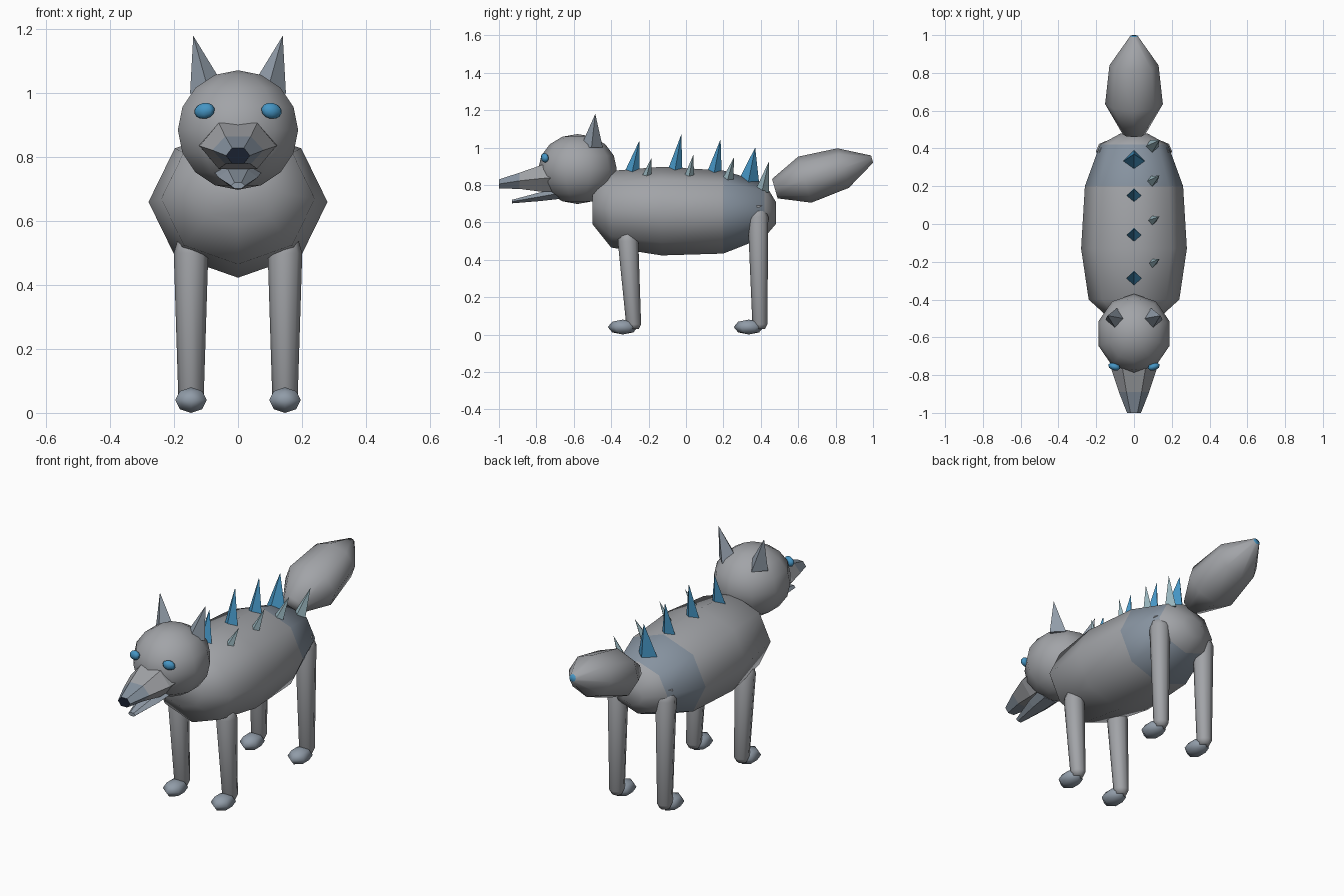
import bpy, bmesh, math

if "Cube" in bpy.data.objects:
    bpy.data.objects.remove(bpy.data.objects["Cube"])


def mat(name, r, g, b):
    m = bpy.data.materials.new(name)
    m.diffuse_color = (r, g, b, 1)
    m.use_nodes = True
    m.node_tree.nodes["Principled BSDF"].inputs["Base Color"].default_value = m.diffuse_color
    return m


GREY = mat("grey", 0.36, 0.37, 0.39)
SLATE = mat("slate", 0.24, 0.29, 0.35)
PAW = mat("paw_grey", 0.28, 0.33, 0.39)
BLUE = mat("blue", 0.06, 0.30, 0.55)
PALE = mat("pale_teal", 0.32, 0.47, 0.52)
NAVY = mat("navy", 0.01, 0.015, 0.03)


def finish(name, bm, mats, smooth):
    bmesh.ops.remove_doubles(bm, verts=bm.verts, dist=1e-5)
    bmesh.ops.recalc_face_normals(bm, faces=bm.faces)
    for f in bm.faces:
        f.smooth = smooth
    me = bpy.data.meshes.new(name)
    bm.to_mesh(me)
    bm.free()
    for m in mats:
        me.materials.append(m)
    ob = bpy.data.objects.new(name, me)
    bpy.context.collection.objects.link(ob)
    return ob


def loft(name, rings, n=8, tilt=0.0, mats=(GREY,), bands=None, caps=(0, 0), smooth=True):
    """Rings are (x, y, z, rx, rz); tilt 0 faces along y, 90 faces along z."""
    bm = bmesh.new()
    t = math.radians(tilt)
    loops = []
    for x, y, z, rx, rz in rings:
        loop = []
        for i in range(n):
            a = math.tau * i / n
            u = rz * math.sin(a)
            loop.append(bm.verts.new((x + rx * math.cos(a), y - u * math.sin(t), z + u * math.cos(t))))
        loops.append(loop)
    for k in range(len(loops) - 1):
        p, q = loops[k], loops[k + 1]
        for i in range(n):
            j = (i + 1) % n
            f = bm.faces.new((p[i], p[j], q[j], q[i]))
            f.material_index = bands[k] if bands else 0
    for loop, m in zip((loops[0], loops[-1]), caps):
        if (loop[0].co - loop[1].co).length > 1e-4:
            bm.faces.new(loop).material_index = m
    return finish(name, bm, mats, smooth)


def spike(name, base, tip, r, m, n=4):
    return loft(name, [(*base, r, r), (*tip, 0, 0)], n, 90, (m,), smooth=False)


def ball(name, centre, radii, u, v, m, rot=(0, 0, 0)):
    bm = bmesh.new()
    bmesh.ops.create_uvsphere(bm, u_segments=u, v_segments=v, radius=1)
    bmesh.ops.scale(bm, vec=radii, verts=bm.verts)
    ob = finish(name, bm, (m,), True)
    ob.location = centre
    ob.rotation_euler = rot
    return ob


# Body with a slate band over the hips
loft("body", [(0, -0.50, 0.69, 0.13, 0.10), (0, -0.40, 0.67, 0.24, 0.205),
              (0, -0.13, 0.66, 0.28, 0.237), (0, 0.20, 0.655, 0.26, 0.222),
              (0, 0.42, 0.665, 0.18, 0.145), (0, 0.48, 0.65, 0.07, 0.06)],
     mats=(GREY, SLATE), bands=(0, 0, 0, 1, 0))

# Head, snout with nose, lower jaw
ball("head", (0, -0.58, 0.885), (0.198, 0.21, 0.187), 10, 8, GREY)
loft("snout", [(0, -0.68, 0.84, 0.125, 0.085), (0, -0.77, 0.835, 0.12, 0.083),
               (0, -0.89, 0.822, 0.08, 0.05), (0, -1.0, 0.805, 0.037, 0.028)],
     6, mats=(GREY, SLATE, NAVY), bands=(0, 0, 1), caps=(0, 2), smooth=False)
loft("lower_jaw", [(0, -0.68, 0.755, 0.075, 0.035), (0, -0.78, 0.737, 0.062, 0.027),
                   (0, -0.93, 0.711, 0.022, 0.011)], 6, mats=(PAW,), smooth=False)

# Tail with a blue tip
loft("tail", [(0, 0.475, 0.78, 0.06, 0.054), (0, 0.635, 0.828, 0.153, 0.128),
              (0, 0.84, 0.89, 0.13, 0.11), (0, 0.995, 0.938, 0.02, 0.02)],
     tilt=16, mats=(GREY, BLUE), caps=(0, 1))

# Paired parts
for s, side in ((1, "right"), (-1, "left")):
    spike(f"ear_{side}", (s * 0.09, -0.505, 1.0), (s * 0.14, -0.485, 1.18), 0.06, PAW)
    ball(f"eye_{side}", (s * 0.105, -0.755, 0.945), (0.034, 0.02, 0.025), 8, 6, BLUE,
         (0, s * 0.2, s * 0.3))
    for part, ytop, ybot, ztop, ypaw in (("front", -0.315, -0.28, 0.56, -0.338),
                                         ("rear", 0.38, 0.395, 0.69, 0.335)):
        x = s * 0.147
        loft(f"{part}_leg_{side}",
             [(x, ybot, 0.03, 0.028, 0.028), (x, ybot, 0.055, 0.04, 0.04),
              (x, ytop + 0.005, ztop - 0.06, 0.054, 0.055), (x, ytop, ztop, 0.036, 0.036)], 8, 90)
        ball(f"{part}_paw_{side}", (x, ypaw, 0.04), (0.057, 0.08, 0.04), 6, 4, PAW)

# Large spikes along the spine
for i, (y, zb, yt, zt, r) in enumerate(((-0.29, 0.86, -0.25, 1.035, 0.043),
                                        (-0.062, 0.86, -0.025, 1.07, 0.043),
                                        (0.148, 0.85, 0.185, 1.045, 0.043),
                                        (0.33, 0.80, 0.37, 1.0, 0.062))):
    spike(f"spine_spike_{i + 1}", (0, y, zb), (0, yt, zt), r, BLUE)

# Small spikes on the right side only
for i, (y, zb, yt, zt, r) in enumerate(((-0.215, 0.83, -0.185, 0.943, 0.03),
                                        (0.013, 0.83, 0.04, 0.963, 0.03),
                                        (0.22, 0.82, 0.257, 0.948, 0.033),
                                        (0.405, 0.76, 0.443, 0.925, 0.04))):
    spike(f"side_spike_{i + 1}", (0.088, y, zb), (0.135, yt, zt), r, PALE)
